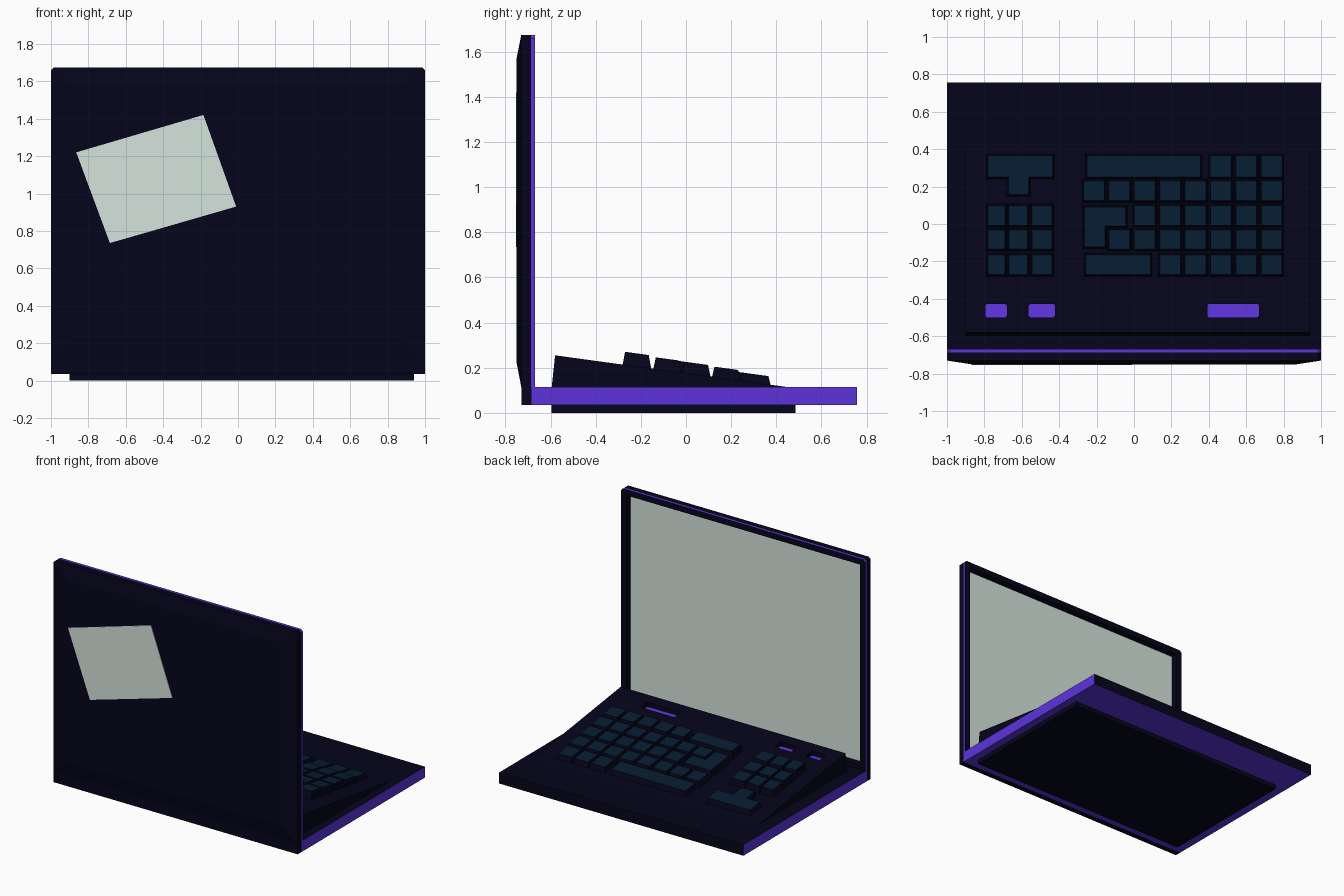
import bpy, bmesh
from mathutils import Vector

if "Cube" in bpy.data.objects:
    bpy.data.objects.remove(bpy.data.objects["Cube"])


def material(name, rgb):
    m = bpy.data.materials.new(name)
    m.diffuse_color = (*rgb, 1)
    m.use_nodes = True
    m.node_tree.nodes["Principled BSDF"].inputs["Base Color"].default_value = m.diffuse_color
    return m


NAVY = material("dark navy", (0.0014, 0.0014, 0.0105))
PURPLE = material("violet", (0.107, 0.034, 0.70))
TEAL = material("dark teal", (0.002, 0.0122, 0.031))
PALE = material("pale grey green", (0.66, 0.77, 0.715))


def loft(name, loops, mats, rule=None):
    """Join equal-sized point loops into a closed solid; rule(face) picks the material."""
    bm = bmesh.new()
    rings = [[bm.verts.new(p) for p in loop] for loop in loops]
    n = len(rings[0])
    for a, b in zip(rings, rings[1:]):
        for i in range(n):
            j = (i + 1) % n
            bm.faces.new((a[i], a[j], b[j], b[i]))
    bm.faces.new(rings[0])
    bm.faces.new(rings[-1])
    bmesh.ops.recalc_face_normals(bm, faces=bm.faces)
    bm.normal_update()
    if rule:
        for f in bm.faces:
            f.material_index = rule(f)
    me = bpy.data.meshes.new(name)
    bm.to_mesh(me)
    bm.free()
    for m in mats:
        me.materials.append(m)
    ob = bpy.data.objects.new(name, me)
    bpy.context.collection.objects.link(ob)
    return ob


def rect(x0, x1, y0, y1):
    return [(x0, y0), (x1, y0), (x1, y1), (x0, y1)]


def box(name, x0, x1, y0, y1, z0, z1, mats, rule=None):
    r = rect(x0, x1, y0, y1)
    return loft(name, [[(x, y, z) for x, y in r] for z in (z0, z1)], mats, rule)


def cut(target, cutter):
    cutter.hide_render = True
    cutter.hide_viewport = True
    mod = target.modifiers.new("cut", "BOOLEAN")
    mod.operation = "DIFFERENCE"
    mod.solver = "EXACT"
    mod.object = cutter


# base slab: navy top and far end, violet sides and underside
box("base", -1, 1, -0.685, 0.757, 0.034, 0.115, [NAVY, PURPLE],
    lambda f: int(abs(f.normal.x) > 0.5 or f.normal.z < -0.5))
box("hinge_strip", -1, 1, -0.73, -0.685, 0.034, 0.115, [NAVY])


# upright lid: bevelled outer shell with a violet rim band
def lid_loop(y, hx, z0, z1, c=0.015):
    return [(-hx, y, z0), (hx, y, z0), (hx, y, z1 - c),
            (hx - c, y, z1), (c - hx, y, z1), (-hx, y, z1 - c)]


lid = loft("lid", [lid_loop(-0.75, 0.87, 0.22, 1.575), lid_loop(-0.73, 1, 0.115, 1.675),
                   lid_loop(-0.687, 1, 0.115, 1.675), lid_loop(-0.669, 1, 0.115, 1.675)],
           [NAVY, PURPLE],
           lambda f: int(f.calc_center_median().y > -0.685 and abs(f.normal.y) < 0.5))

# deep-set screen
cut(lid, box("screen_cutter", -0.955, 0.955, -0.72, -0.6, 0.15, 1.632, [NAVY]))
box("screen", -0.955, 0.955, -0.724, -0.717, 0.15, 1.632, [PALE])

# tilted sticker on the lid
sticker = [(-0.865, 1.22), (-0.685, 0.735), (-0.01, 0.93), (-0.185, 1.42)]
loft("sticker", [[(x, y, z) for x, z in sticker] for y in (-0.753, -0.748)], [PALE])


# wedge housing that passes through the base and forms the foot plate
def slope(y):
    return 0.255 - 0.1365 * (y + 0.58)


wedge = [(-0.595, 0), (0.485, 0), (0.485, slope(0.485)), (-0.58, 0.255), (-0.595, 0.115)]
housing = loft("keyboard_housing", [[(x, y, z) for y, z in wedge] for x in (-0.9, 0.94)], [NAVY])


# prism following the slope, from height lo to height hi, wider at its foot
def prism(name, outline, lo, hi, mats, flare=0.0):
    pts = [Vector(p) for p in outline]
    n = len(pts)
    normals = []
    for i in range(n):
        e = (pts[(i + 1) % n] - pts[i]).normalized()
        normals.append(Vector((e.y, -e.x)))
    foot = [pts[i] + flare * (normals[i] + normals[i - 1]) for i in range(n)]
    return loft(name, [[(p.x, p.y, slope(p.y) + lo) for p in foot],
                       [(p.x, p.y, slope(p.y) + hi) for p in pts]],
                mats, lambda f: int(f.normal.z > 0.9 and len(mats) > 1))


def key(name, outline, h):
    prism(name, outline, -0.008, h, (NAVY, TEAL), 0.012)


# row: y start, y end, height, first main column
ROWS = [(-0.270, -0.165, 0.058, 3), (-0.134, -0.031, 0.052, 1), (-0.007, 0.098, 0.049, 2),
        (0.126, 0.231, 0.046, 0), (0.252, 0.365, 0.037, 5)]
for r, (y0, y1, h, first) in enumerate(ROWS):
    for c in range(first, 8):
        x = -0.214 + 0.1357 * c
        key(f"key_{r}_{c}", rect(x - 0.055, x + 0.055, y0, y1), h)
    if r < 3:
        for c, x in enumerate((-0.735, -0.619, -0.492)):
            w = 0.045 + 0.004 * c
            key(f"pad_key_{r}_{c}", rect(x - w, x + w, y0, y1), h)

key("wide_key", rect(-0.257, 0.087, -0.270, -0.165), 0.058)
key("space_bar", rect(-0.25, 0.355, 0.252, 0.365), 0.037)
key("corner_key", [(-0.265, -0.122), (-0.154, -0.122), (-0.154, -0.011),
                   (-0.045, -0.011), (-0.045, 0.09), (-0.265, 0.09)], 0.05)
key("tee_key", [(-0.672, 0.157), (-0.563, 0.157), (-0.563, 0.25), (-0.435, 0.25),
                (-0.435, 0.365), (-0.78, 0.365), (-0.78, 0.25), (-0.672, 0.25)], 0.037)

# sunken violet indicators with clipped corners
for i, (x0, x1) in enumerate(((-0.795, -0.68), (-0.563, -0.423), (0.392, 0.668))):
    y0, y1, c = -0.5, -0.427, 0.008
    shape = [(x0 + c, y0), (x1 - c, y0), (x1, y0 + c), (x1, y1 - c),
             (x1 - c, y1), (x0 + c, y1), (x0, y1 - c), (x0, y0 + c)]
    cut(housing, prism(f"slot_cutter_{i}", shape, -0.035, 0.05, [NAVY]))
    prism(f"indicator_{i}", shape, -0.04, -0.032, [PURPLE])
